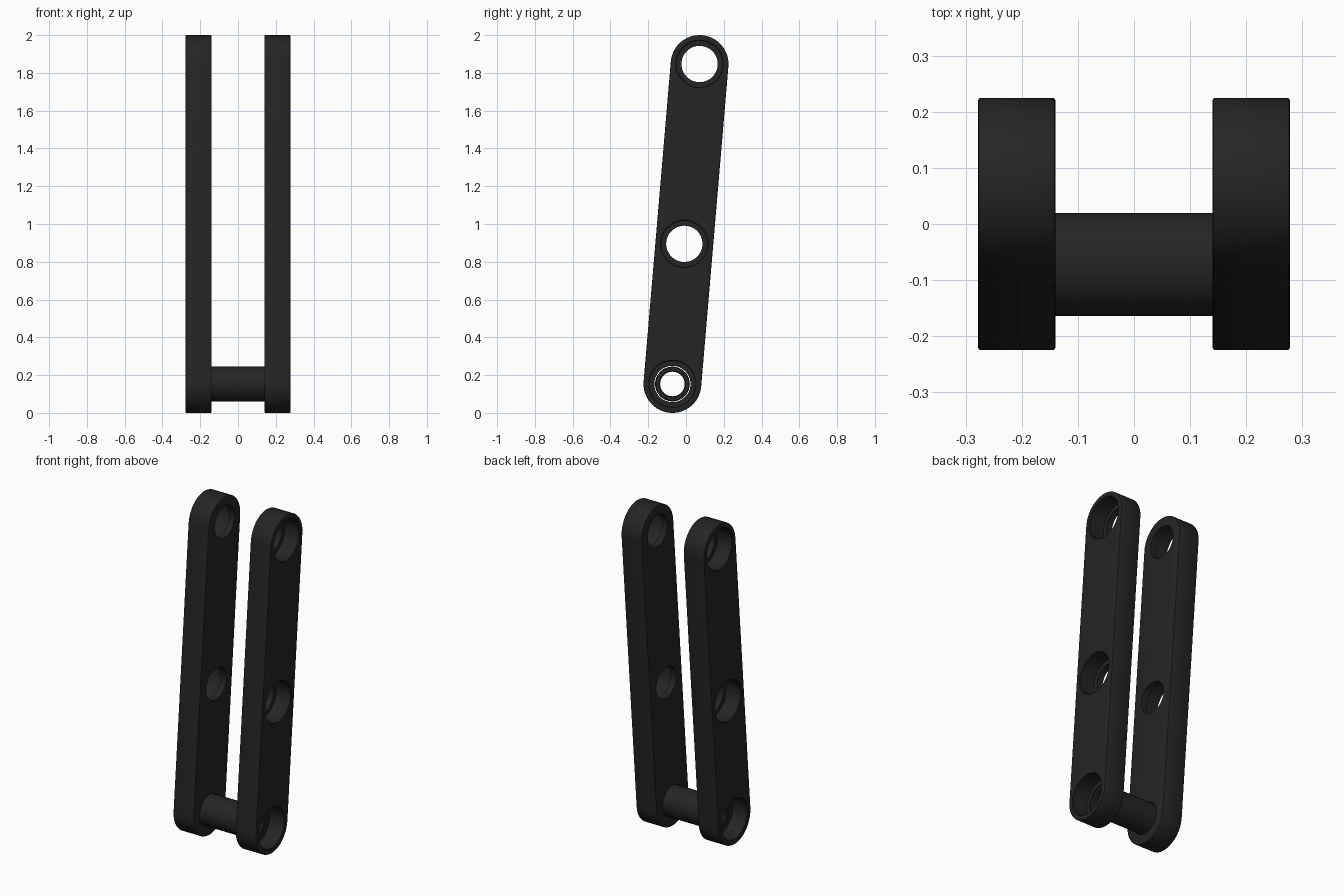
import bpy, bmesh
from math import sin, cos, pi, atan2
from mathutils import Vector

if "Cube" in bpy.data.objects:
    bpy.data.objects.remove(bpy.data.objects["Cube"])

BOT, TOP, R = Vector((-0.072, 0.153)), Vector((0.072, 1.847)), 0.153
MID = BOT.lerp(TOP, 0.438)
X_IN, X_OUT, X_LIP = 0.14, 0.278, 0.178

mat = bpy.data.materials.new("black_metal")
mat.diffuse_color = (0.018, 0.018, 0.019, 1)
mat.use_nodes = True
mat.node_tree.nodes["Principled BSDF"].inputs["Base Color"].default_value = mat.diffuse_color


def make_object(name, bm):
    bmesh.ops.recalc_face_normals(bm, faces=bm.faces[:])
    me = bpy.data.meshes.new(name)
    bm.to_mesh(me)
    bm.free()
    me.materials.append(mat)
    ob = bpy.data.objects.new(name, me)
    bpy.context.collection.objects.link(ob)
    return ob


def lathe(name, profile, centre, closed=False, n=64):
    """Revolve (x, radius) points about an x-directed axis through centre (y, z)."""
    bm = bmesh.new()
    rings = [[bm.verts.new((x, centre[0] + r * cos(2 * pi * i / n), centre[1] + r * sin(2 * pi * i / n)))
              for i in range(n)] for x, r in profile]
    pairs = list(zip(rings, rings[1:]))
    if closed:
        pairs.append((rings[-1], rings[0]))
    else:
        bm.faces.new(rings[0])
        bm.faces.new(rings[-1])
    for a, b in pairs:
        for i in range(n):
            j = (i + 1) % n
            bm.faces.new((a[i], a[j], b[j], b[i]))
    return make_object(name, bm)


def apply(ob, mod):
    bpy.context.view_layer.objects.active = ob
    bpy.ops.object.modifier_apply(modifier=mod.name)


def smooth(ob):
    bpy.ops.object.select_all(action='DESELECT')
    ob.select_set(True)
    bpy.context.view_layer.objects.active = ob
    bpy.ops.object.shade_smooth_by_angle(angle=pi / 6)


# Leaning link bar with round ends
bm = bmesh.new()
lean = atan2(TOP.y - BOT.y, TOP.x - BOT.x) - pi / 2
outline = []
for c, start in ((TOP, lean), (BOT, lean + pi)):
    for i in range(33):
        a = start + pi * i / 32
        outline.append(bm.verts.new((X_IN, c.x + R * cos(a), c.y + R * sin(a))))
face = bm.faces.new(outline)
ext = bmesh.ops.extrude_face_region(bm, geom=[face])
bmesh.ops.translate(bm, vec=(X_OUT - X_IN, 0, 0),
                    verts=[v for v in ext['geom'] if isinstance(v, bmesh.types.BMVert)])
bar = make_object("link_bars", bm)
bev = bar.modifiers.new("edge_round", 'BEVEL')
bev.width, bev.segments, bev.limit_method, bev.angle_limit = 0.005, 2, 'ANGLE', pi / 3
apply(bar, bev)

# Stepped bearing seats: wide bore from outside, narrow lip inside
for c in (BOT, MID, TOP):
    cutter = lathe("seat_cutter", [(X_IN - 0.05, 0.096), (X_LIP, 0.096), (X_LIP, 0.122),
                                   (X_OUT - 0.004, 0.122), (X_OUT + 0.004, 0.130)], c)
    cutter.hide_render = True
    cut = bar.modifiers.new("seat", 'BOOLEAN')
    cut.operation, cut.solver, cut.object = 'DIFFERENCE', 'EXACT', cutter
    apply(bar, cut)
    bpy.data.objects.remove(cutter)

# Second bar on the other side
mir = bar.modifiers.new("mirror", 'MIRROR')
mir.use_axis[0] = True
apply(bar, mir)
smooth(bar)

# Hollow cross tube joining the lower ends
L, ro, ri, ch = X_LIP, 0.092, 0.065, 0.005
tube = lathe("cross_tube", [(-L, ro - ch), (-L + ch, ro), (L - ch, ro), (L, ro - ch),
                            (L, ri + ch), (L - ch, ri), (-L + ch, ri), (-L, ri + ch)],
             BOT, closed=True)
smooth(tube)
